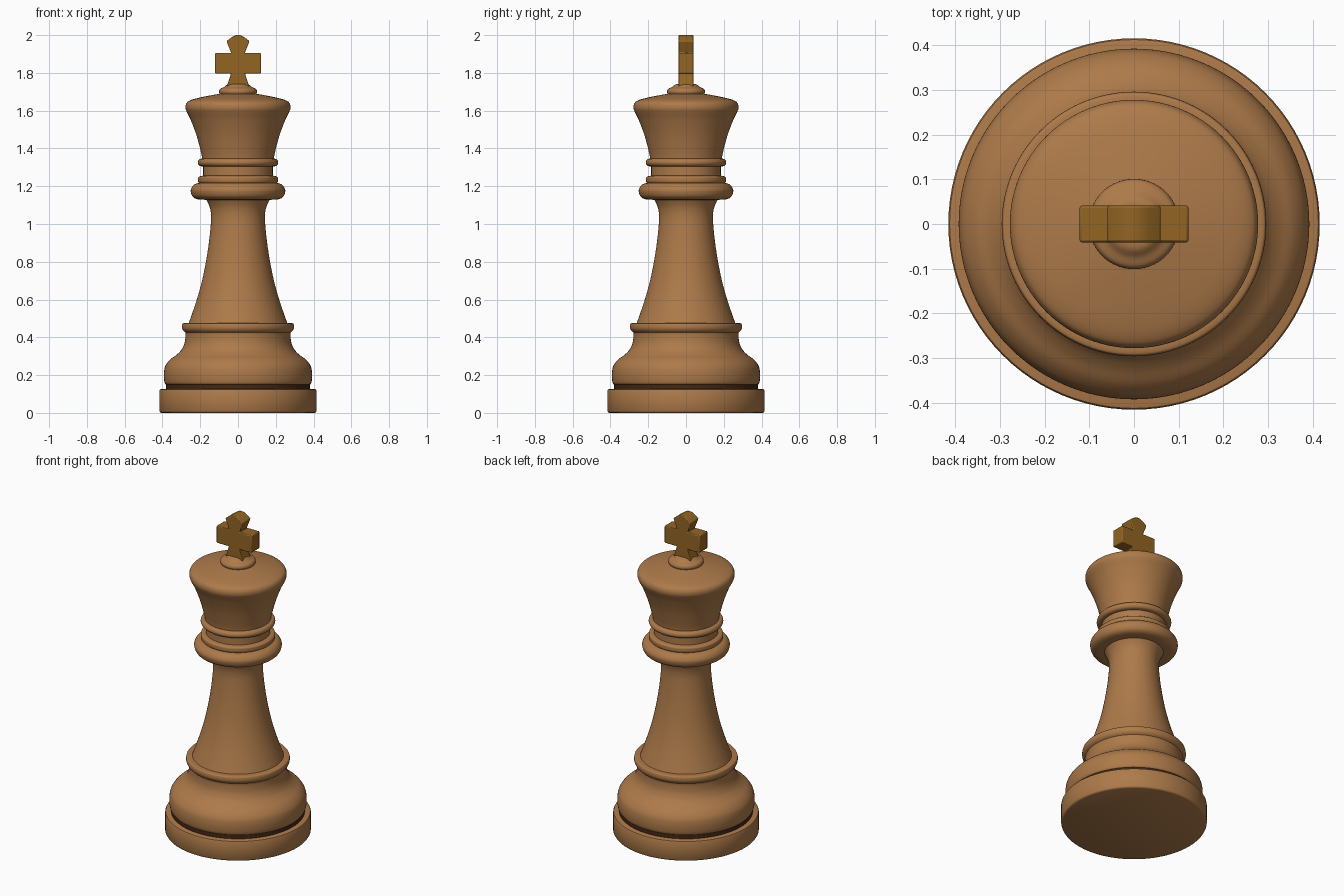
import bpy, bmesh, math
from mathutils import Vector

if "Cube" in bpy.data.objects:
    bpy.data.objects.remove(bpy.data.objects["Cube"])


def material(name, rgb):
    m = bpy.data.materials.new(name)
    m.diffuse_color = (*rgb, 1)
    m.use_nodes = True
    m.node_tree.nodes["Principled BSDF"].inputs["Base Color"].default_value = m.diffuse_color
    return m


wood = material("warm_wood", (0.42, 0.195, 0.068))
gold = material("dark_gold", (0.29, 0.13, 0.017))
dark = material("dark_brown", (0.06, 0.02, 0.006))


def finish(bm, name, mat, angle=40):
    bmesh.ops.recalc_face_normals(bm, faces=bm.faces)
    me = bpy.data.meshes.new(name)
    bm.to_mesh(me)
    bm.free()
    ob = bpy.data.objects.new(name, me)
    bpy.context.collection.objects.link(ob)
    me.materials.append(mat)
    bpy.ops.object.select_all(action='DESELECT')
    ob.select_set(True)
    bpy.context.view_layer.objects.active = ob
    bpy.ops.object.shade_smooth_by_angle(angle=math.radians(angle))
    return ob


def smooth(pts, steps=5):
    # Catmull-Rom curve through the profile points
    p = [Vector(q) for q in pts]
    p = [2 * p[0] - p[1]] + p + [2 * p[-1] - p[-2]]
    out = []
    for a, b, c, d in zip(p, p[1:], p[2:], p[3:]):
        for i in range(steps):
            t = i / steps
            out.append(0.5 * (2 * b + (c - a) * t + (2 * a - 5 * b + 4 * c - d) * t * t
                              + (3 * b - a - 3 * c + d) * t ** 3))
    return out + [p[-2]]


def lathe(name, pts, mat=wood, curved=True, n=96):
    # Turned part from (radius, height) points, capped at both ends
    prof = smooth(pts) if curved else pts
    bm = bmesh.new()
    rings = [[bm.verts.new((r * math.cos(2 * math.pi * i / n), r * math.sin(2 * math.pi * i / n), z))
              for i in range(n)] for r, z in prof]
    for lo, hi in zip(rings, rings[1:]):
        for i in range(n):
            j = (i + 1) % n
            bm.faces.new((lo[i], lo[j], hi[j], hi[i]))
    bm.faces.new(rings[0])
    bm.faces.new(rings[-1])
    return finish(bm, name, mat)


# Foot
lathe("base_disc", [(.405, 0), (.412, .003), (.416, .01), (.416, .118), (.413, .124), (.407, .126)], curved=False)
lathe("base_groove", [(.382, .12), (.382, .16)], dark, False)
lathe("base_bulge", [(.375, .148), (.387, .156), (.392, .18), (.392, .215), (.384, .25), (.36, .282),
                     (.325, .308), (.299, .335), (.283, .37), (.278, .41), (.28, .43)])
lathe("base_rim", [(.278, .425), (.29, .436), (.296, .45), (.295, .468), (.288, .475), (.26, .477)])

# Shaft
lathe("stem", [(.263, .47), (.238, .54), (.212, .62), (.188, .71), (.168, .81), (.153, .91),
               (.144, 1.0), (.143, 1.05), (.15, 1.09), (.166, 1.125), (.18, 1.14)])

# Collars and neck
lathe("collar", [(.17, 1.128), (.215, 1.131), (.24, 1.145), (.25, 1.17), (.247, 1.19), (.23, 1.21), (.2, 1.219)])
lathe("collar_step", [(.2, 1.21), (.21, 1.222), (.212, 1.235), (.208, 1.25), (.18, 1.257)])
lathe("neck", [(.184, 1.24), (.184, 1.32)], curved=False)
lathe("neck_ring", [(.18, 1.303), (.203, 1.308), (.213, 1.324), (.205, 1.342), (.18, 1.348)])

# Head
lathe("head", [(.188, 1.335), (.196, 1.38), (.22, 1.47), (.25, 1.55), (.272, 1.595), (.278, 1.615),
               (.275, 1.635), (.262, 1.65), (.225, 1.664), (.15, 1.68), (.08, 1.692), (.01, 1.7)])
lathe("finial_knob", [(.095, 1.685), (.101, 1.70), (.095, 1.715), (.075, 1.725), (.058, 1.738), (.04, 1.742), (.005, 1.743)])

# Cross: half outline mirrored, then extruded
half = [(.06, 1.725), (.037, 1.797), (.122, 1.797), (.122, 1.905), (.036, 1.905), (.061, 1.968), (.035, 1.988), (.012, 2.0)]
outline = half + [(-x, z) for x, z in reversed(half)]
bm = bmesh.new()
face = bm.faces.new([bm.verts.new((x, -.041, z)) for x, z in outline])
new = bmesh.ops.extrude_face_region(bm, geom=[face])["geom"]
bmesh.ops.translate(bm, vec=(0, .082, 0), verts=[v for v in new if isinstance(v, bmesh.types.BMVert)])
cross = finish(bm, "cross", gold, 30)
bev = cross.modifiers.new("soft_edges", 'BEVEL')
bev.width = .005
bev.segments = 2
